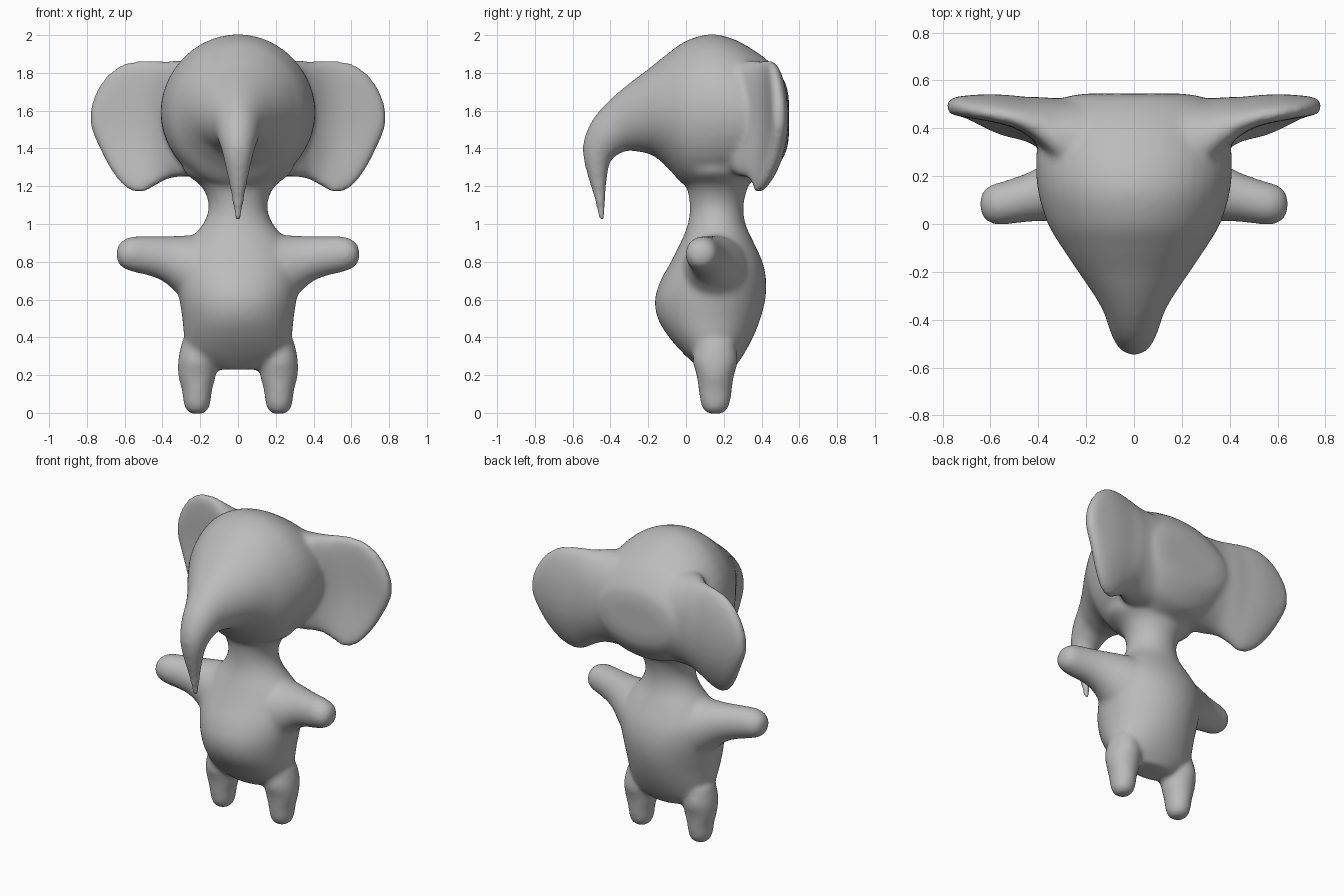
import bpy, bmesh, math
from mathutils import Vector

cube = bpy.data.objects.get("Cube")
if cube:
    bpy.data.objects.remove(cube)

SIDES = 40
STEPS = 4
bm = bmesh.new()


def smooth_rows(rows):
    """Catmull-Rom interpolation between the key cross-sections."""
    rows = [Vector(r) for r in rows]
    out = []
    for i in range(len(rows) - 1):
        a, b = rows[max(i - 1, 0)], rows[i]
        c, d = rows[i + 1], rows[min(i + 2, len(rows) - 1)]
        for k in range(STEPS):
            t = k / STEPS
            out.append(b + (c - a) * (t / 2) + (2 * a - 5 * b + 4 * c - d) * (t * t / 2)
                       + (3 * b - a - 3 * c + d) * (t ** 3 / 2))
    return out + [rows[-1]]


def loft(rings, power=1.0, bend=None):
    """Skin closed oval rings given as (centre, half axis, half axis)."""
    def soft(v):
        return math.copysign(abs(v) ** power, v)
    loops = []
    for centre, u, v in rings:
        loop = []
        for i in range(SIDES):
            ang = math.tau * i / SIDES
            p = centre + u * soft(math.cos(ang)) + v * soft(math.sin(ang))
            loop.append(bm.verts.new(bend(p) if bend else p))
        loops.append(loop)
    for a, b in zip(loops, loops[1:]):
        for i in range(SIDES):
            j = (i + 1) % SIDES
            bm.faces.new((a[i], a[j], b[j], b[i]))
    bm.faces.new(loops[0])
    bm.faces.new(loops[-1])


def profile_rings(rows, x=0.0):
    """Rows of two outline points (y, z, y, z) and a half width in x."""
    rings = []
    for y1, z1, y2, z2, w in smooth_rows(rows):
        p, q = Vector((x, y1, z1)), Vector((x, y2, z2))
        rings.append(((p + q) / 2, Vector((w, 0, 0)), (p - q) / 2))
    return rings


def limb_rings(rows, side):
    """Rows of x, centre y, half depth, top z, bottom z."""
    return [(Vector((side * x, y, (top + low) / 2)), Vector((0, ry, 0)),
             Vector((0, 0, (top - low) / 2)))
            for x, y, ry, top, low in smooth_rows(rows)]


# Head running forward into the hanging trunk
loft(profile_rings([
    (.545, 1.66, .545, 1.46, .2), (.525, 1.75, .525, 1.37, .3),
    (.45, 1.85, .45, 1.27, .38), (.36, 1.92, .36, 1.23, .4),
    (.25, 1.98, .25, 1.2, .41), (.13, 2.005, .13, 1.18, .4),
    (0, 1.97, 0, 1.2, .36), (-.1, 1.9, -.1, 1.3, .3),
    (-.2, 1.82, -.18, 1.365, .24), (-.3, 1.745, -.27, 1.385, .175),
    (-.4, 1.66, -.32, 1.385, .13), (-.49, 1.56, -.37, 1.36, .105),
    (-.54, 1.45, -.4, 1.33, .085), (-.545, 1.36, -.412, 1.28, .07),
    (-.52, 1.25, -.42, 1.22, .052), (-.487, 1.14, -.425, 1.13, .034),
    (-.46, 1.015, -.432, 1.015, .015)]))

# Torso and neck: front y, back y, half width at each height
torso = [(.23, .08, .25, .14), (.3, 0, .3, .26), (.4, -.09, .355, .285),
         (.5, -.15, .395, .295), (.6, -.165, .42, .31), (.7, -.135, .425, .325),
         (.8, -.08, .405, .325), (.9, -.03, .36, .27), (1, .01, .315, .185),
         (1.1, .02, .305, .155), (1.2, 0, .33, .195), (1.27, -.06, .37, .28),
         (1.35, -.08, .4, .3)]
loft(profile_rings([(f, z, b, z, w) for z, f, b, w in torso]))


def curl_ear(p):
    """Bow the upper and lower rims of the ear forward."""
    d = p.z - 1.56
    return p - Vector((0, (.6 if d < 0 else .3) * d * d, 0))


for side in (-1, 1):
    # Stubby leg: height, half width, half depth
    leg = [(-.006, .03, .03), (.015, .058, .062), (.06, .073, .08), (.12, .08, .088),
           (.2, .1, .1), (.28, .1, .12), (.38, .08, .1)]
    loft(profile_rings([(.155 - d, z, .155 + d, z, w) for z, w, d in leg], side * .217))

    # Arm reaching out and slightly forward
    loft(limb_rings([
        (.15, .16, .19, .95, .55), (.25, .155, .17, .94, .57),
        (.32, .145, .14, .938, .63), (.38, .13, .118, .936, .685),
        (.45, .11, .102, .936, .72), (.55, .087, .09, .935, .745),
        (.6, .083, .08, .92, .762), (.63, .083, .055, .895, .785),
        (.643, .083, .025, .865, .815)], side))

    # Broad ear merging into the back of the head
    loft(limb_rings([
        (.15, .36, .17, 1.86, 1.25), (.3, .375, .15, 1.865, 1.25),
        (.38, .42, .11, 1.862, 1.235), (.45, .452, .08, 1.865, 1.195),
        (.52, .473, .066, 1.865, 1.165), (.6, .485, .058, 1.85, 1.195),
        (.68, .49, .049, 1.8, 1.295), (.74, .492, .04, 1.72, 1.415),
        (.77, .492, .03, 1.65, 1.485), (.783, .492, .015, 1.59, 1.53)],
        side), power=.85, bend=curl_ear)

bmesh.ops.recalc_face_normals(bm, faces=bm.faces[:])
mesh = bpy.data.meshes.new("elephant_figure")
bm.to_mesh(mesh)
bm.free()
figure = bpy.data.objects.new("elephant_figure", mesh)
bpy.context.collection.objects.link(figure)

# Single clay grey colour
grey = bpy.data.materials.new("clay_grey")
grey.use_nodes = True
colour = (.5, .5, .5, 1)
grey.diffuse_color = colour
for node in grey.node_tree.nodes:
    if node.type == 'BSDF_PRINCIPLED':
        node.inputs["Base Color"].default_value = colour
mesh.materials.append(grey)

# Fuse the parts into one soft skin
remesh = figure.modifiers.new("fuse", 'REMESH')
remesh.mode = 'VOXEL'
remesh.voxel_size = .014
remesh.use_smooth_shade = True
relax = figure.modifiers.new("relax", 'SMOOTH')
relax.factor = .5
relax.iterations = 14

bpy.context.view_layer.objects.active = figure
figure.select_set(True)
for name in ("fuse", "relax"):
    bpy.ops.object.modifier_apply(modifier=name)
bpy.ops.object.shade_smooth()
